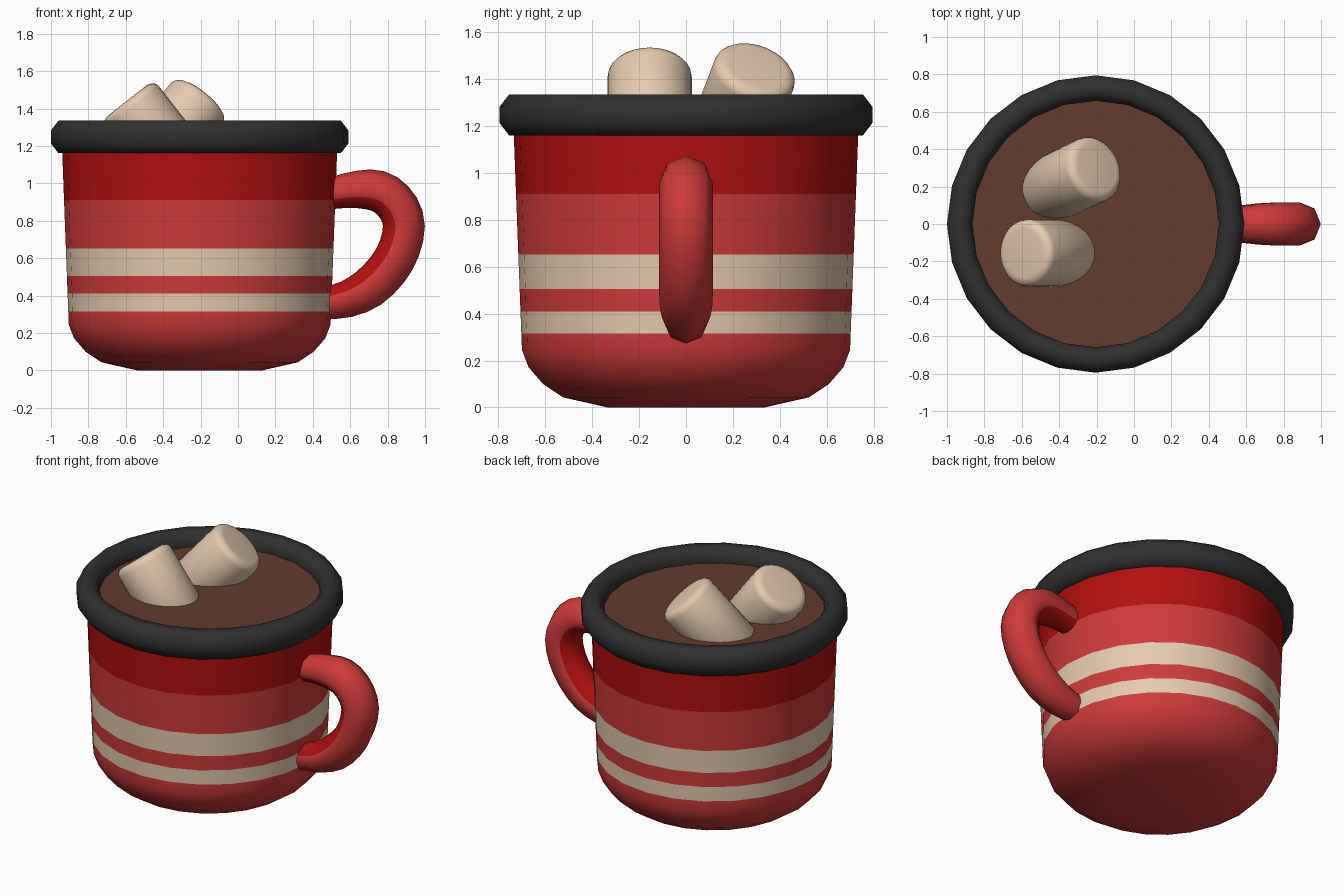
import bpy, bmesh, math
from mathutils import Vector

if "Cube" in bpy.data.objects:
    bpy.data.objects.remove(bpy.data.objects["Cube"])

CX, SIDES = -0.205, 24


def material(name, rgb):
    m = bpy.data.materials.new(name)
    m.diffuse_color = (*rgb, 1)
    m.use_nodes = True
    m.node_tree.nodes["Principled BSDF"].inputs["Base Color"].default_value = m.diffuse_color
    return m


RED = material("red", (0.62, 0.042, 0.042))
DARK_RED = material("dark_red", (0.45, 0.005, 0.005))
CREAM = material("cream", (0.78, 0.59, 0.43))
BLACK = material("charcoal", (0.03, 0.03, 0.03))
BROWN = material("cocoa_brown", (0.125, 0.044, 0.027))


def loft(name, rings, mats, rule=None, wrap=False, caps=(False, False)):
    """Skin a list of closed point rings into one smooth object."""
    bm = bmesh.new()
    vs = [[bm.verts.new(p) for p in ring] for ring in rings]
    n = len(rings[0])
    for i in range(len(vs) if wrap else len(vs) - 1):
        a, b = vs[i], vs[(i + 1) % len(vs)]
        for j in range(n):
            k = (j + 1) % n
            f = bm.faces.new((a[j], a[k], b[k], b[j]))
            if rule:
                f.material_index = rule(f, j)
    if caps[0]:
        bm.faces.new(vs[0])
    if caps[1]:
        bm.faces.new(vs[-1])
    bmesh.ops.recalc_face_normals(bm, faces=bm.faces[:])
    me = bpy.data.meshes.new(name)
    bm.to_mesh(me)
    bm.free()
    for m in mats:
        me.materials.append(m)
    ob = bpy.data.objects.new(name, me)
    bpy.context.collection.objects.link(ob)
    bpy.ops.object.select_all(action='DESELECT')
    ob.select_set(True)
    bpy.context.view_layer.objects.active = ob
    bpy.ops.object.shade_smooth_by_angle(angle=math.radians(60))
    return ob


def circle(r, z, cx=CX, n=SIDES):
    return [(cx + r * math.cos(2 * math.pi * i / n), r * math.sin(2 * math.pi * i / n), z)
            for i in range(n)]


# Cup body, with painted bands chosen by height
profile = [(0.335, 0.0), (0.525, 0.043), (0.61, 0.1), (0.672, 0.172), (0.70, 0.245)]
profile += [(0.70 + 0.035 * (z - 0.245) / 0.925, z) for z in (0.315, 0.41, 0.505, 0.652, 0.91, 1.22)]


def band(f, j):
    z = f.calc_center_median().z
    if z > 0.91:
        return 1
    return 2 if 0.315 < z < 0.41 or 0.505 < z < 0.652 else 0


loft("cup_body", [circle(r, z) for r, z in profile], [RED, DARK_RED, CREAM],
     band, caps=(True, False))

# Rolled rim, octagonal in section
sec = [(0.07, 0.035), (0.03, 0.087), (-0.03, 0.087), (-0.066, 0.035)]
sec += [(r, -z) for r, z in reversed(sec)]
loft("rim", [circle(0.725 + r, 1.248 + z) for r, z in sec], [BLACK], wrap=True)

# Cocoa surface, a thin disc
loft("cocoa", [circle(0.68, 1.20), circle(0.68, 1.245)], [BROWN], caps=(True, True))

# Handle: oval tube along a curve, dark on the inside; (x, z, scale)
path = [(0.45, 0.935, 0.72), (0.57, 0.96, 0.82), (0.70, 0.967, 0.96), (0.79, 0.94, 1),
        (0.86, 0.865, 1), (0.887, 0.77, 1), (0.862, 0.65, 1), (0.80, 0.54, 1),
        (0.70, 0.44, 0.98), (0.58, 0.38, 0.88), (0.45, 0.355, 0.75)]
pts = [Vector(p) for p in path]
fine = []
for i in range(len(pts) - 1):
    p0, p1, p2, p3 = pts[max(i - 1, 0)], pts[i], pts[i + 1], pts[min(i + 2, len(pts) - 1)]
    for t in (0, 0.5):
        fine.append(0.5 * (2 * p1 + (p2 - p0) * t + (2 * p0 - 5 * p1 + 4 * p2 - p3) * t * t
                           + (3 * p1 - p0 - 3 * p2 + p3) * t ** 3))
fine.append(pts[-1])
half = [(0.078, 0.083), (0.0, 0.115), (-0.045, 0.105), (-0.095, 0.06)]
section = [(0.112, 0)] + half + [(-0.112, 0)] + [(n, -y) for n, y in reversed(half)]
rings = []
for i, p in enumerate(fine):
    d = fine[min(i + 1, len(fine) - 1)] - fine[max(i - 1, 0)]
    out = Vector((-d.y, d.x)).normalized()
    rings.append([(p.x + out.x * n * p.z, y * p.z, p.y + out.y * n * p.z) for n, y in section])
loft("handle", rings, [RED, DARK_RED], lambda f, j: 1 if 3 <= j <= 6 else 0, caps=(True, True))


# Marshmallows: rounded cylinders placed by the centre of their top face
def marshmallow(name, top, tilt, azimuth, length=0.46, r=0.18):
    prof = [(r - 0.03, -length), (r, -length + 0.03), (r, -0.045), (r - 0.004, -0.026),
            (r - 0.016, -0.011), (r - 0.036, -0.002), (r - 0.05, 0.0)]
    ob = loft(name, [circle(a, z, 0, 28) for a, z in prof], [CREAM], caps=(True, True))
    ob.location = top
    ob.rotation_euler = (0, math.radians(tilt), math.radians(azimuth))


marshmallow("marshmallow_front", (-0.592, -0.155, 1.443), 38, 180)
marshmallow("marshmallow_back", (-0.197, 0.302, 1.452), 42, 25)
